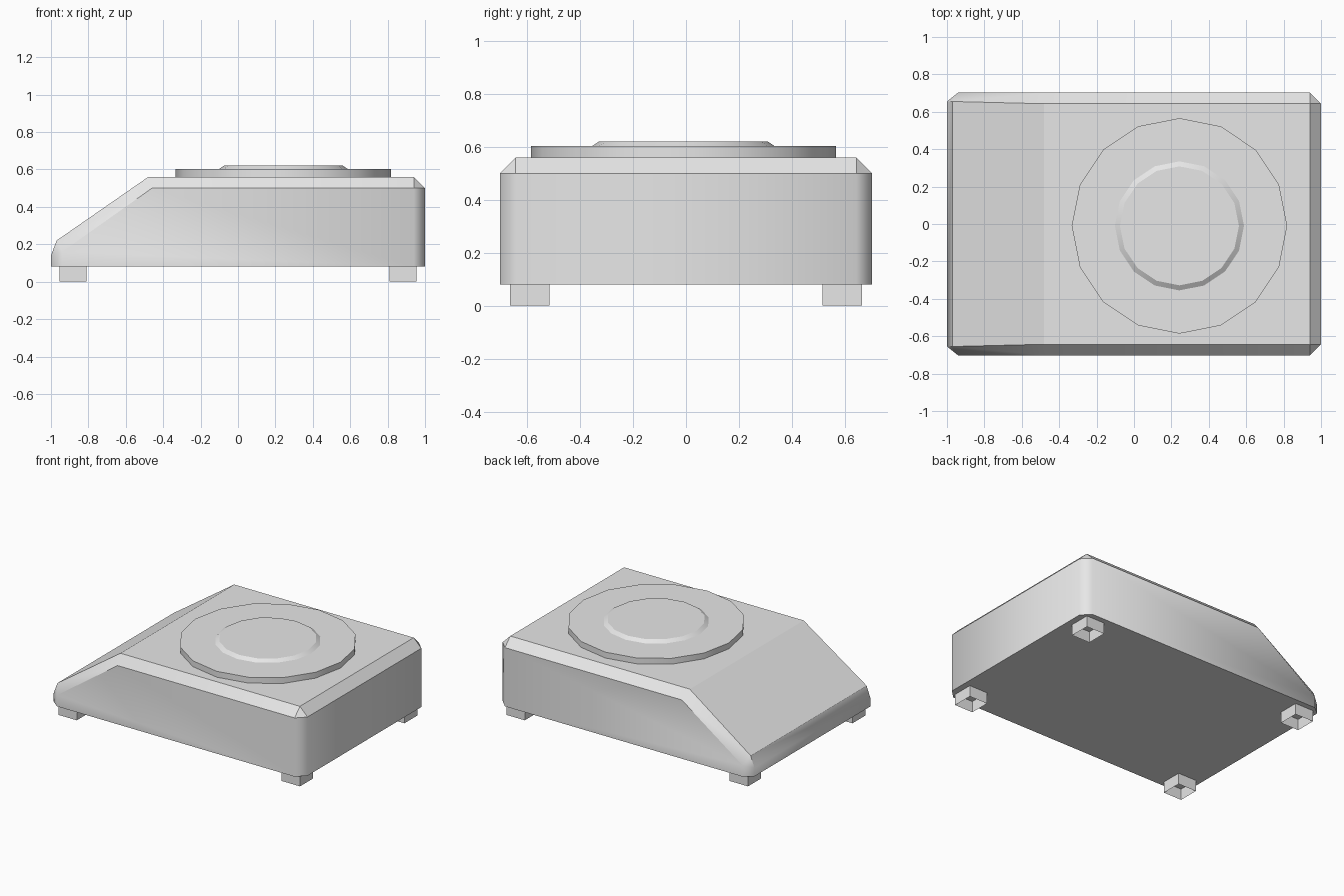
import bpy, bmesh, math

cube = bpy.data.objects.get("Cube")
if cube:
    bpy.data.objects.remove(cube, do_unlink=True)

# One plain grey for everything
grey = bpy.data.materials.new("light_grey")
grey.use_nodes = True
grey.diffuse_color = (0.8, 0.8, 0.8, 1)
grey.node_tree.nodes["Principled BSDF"].inputs["Base Color"].default_value = (0.8, 0.8, 0.8, 1)


def finish(name, bm, recalc=True):
    """Smooth shade, keeping creases sharp but rounding upright corners."""
    if recalc:
        bmesh.ops.recalc_face_normals(bm, faces=bm.faces[:])
    bm.normal_update()
    for f in bm.faces:
        f.smooth = True
    for e in bm.edges:
        if len(e.link_faces) == 2:
            a, b = (v.co for v in e.verts)
            upright = (a - b).xy.length < 0.001
            angle = e.calc_face_angle(0)
            limit = 60 if upright else 30
            e.smooth = angle < math.radians(limit)
    mesh = bpy.data.meshes.new(name)
    bm.to_mesh(mesh)
    bm.free()
    mesh.materials.append(grey)
    obj = bpy.data.objects.new(name, mesh)
    bpy.context.collection.objects.link(obj)
    return obj


# Chamfered body: a side outline and a wider centre outline, mirrored in y
side_outline = [(-0.94, 0.08), (-0.94, 0.16), (-0.46, 0.5), (0.94, 0.5), (0.94, 0.08)]
centre_outline = [(-1, 0.08), (-1, 0.14), (-0.97, 0.22), (-0.48, 0.56),
                  (0.94, 0.56), (1, 0.5), (1, 0.08)]
bm = bmesh.new()
rims = []
bottom = []
for s in (-1, 1):
    a = [bm.verts.new((x, s * 0.703, z)) for x, z in side_outline]
    c = [bm.verts.new((x, s * (0.655 if x < -0.9 else 0.643), z)) for x, z in centre_outline]
    bm.faces.new(a)
    # chamfer strip; some side points serve two centre points
    partner = [0, 1, 1, 2, 3, 3, 4]
    for i in range(6):
        p, q = a[partner[i]], a[partner[i + 1]]
        bm.faces.new([c[i], c[i + 1], q] + ([p] if p != q else []))
    rims.append(c)
    bottom.append([c[0], a[0], a[4], c[6]])
for i in range(6):
    bm.faces.new([rims[0][i], rims[0][i + 1], rims[1][i + 1], rims[1][i]])
bm.faces.new(bottom[0] + bottom[1][::-1])
finish("body", bm)


def disc(name, r_low, r_high, z_low, z_high):
    bm = bmesh.new()
    bmesh.ops.create_cone(bm, cap_ends=True, segments=16, radius1=r_low, radius2=r_high,
                          depth=z_high - z_low)
    bmesh.ops.translate(bm, verts=bm.verts[:], vec=(0.243, -0.01, (z_low + z_high) / 2))
    return finish(name, bm)


# Round plate and the raised centre on it
disc("round_plate", 0.576, 0.576, 0.56, 0.602)
disc("raised_centre", 0.345, 0.318, 0.602, 0.62)

# Four square feet, hollow and open underneath
for x_name, sx in (("left", 1), ("right", -1)):
    for y_name, sy in (("front", -1), ("back", 1)):
        bm = bmesh.new()
        bmesh.ops.create_cube(bm, size=1)
        caps = [f for f in bm.faces if abs(f.normal.z) > 0.5]
        bmesh.ops.delete(bm, geom=caps, context='FACES_ONLY')
        for v in bm.verts:
            v.co.x = sx * 0.883 + v.co.x * 0.145
            v.co.y = sy * 0.59 + v.co.y * 0.148
            v.co.z = 0.04 + v.co.z * 0.08
        finish(f"{y_name}_{x_name}_foot", bm, recalc=False)
